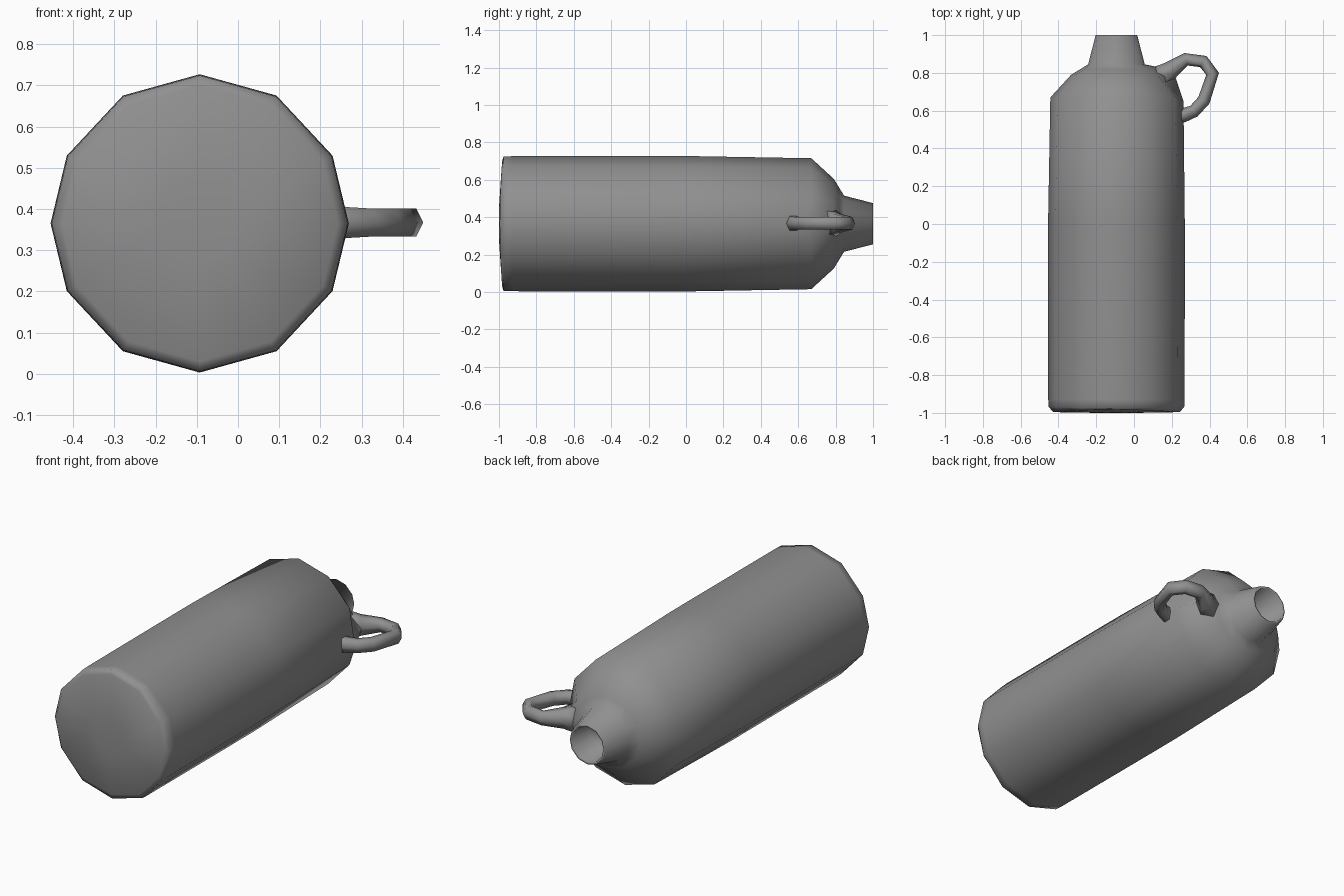
import bpy, bmesh, math
from mathutils import Vector

if "Cube" in bpy.data.objects:
    bpy.data.objects.remove(bpy.data.objects["Cube"])

CX, CZ = -0.093, 0.365  # bottle axis runs along y

grey = bpy.data.materials.new("dark_grey")
grey.diffuse_color = (0.28, 0.28, 0.28, 1)
grey.use_nodes = True
grey.node_tree.nodes["Principled BSDF"].inputs["Base Color"].default_value = grey.diffuse_color


def skin(bm, rings):
    """Bridge successive closed vertex rings and cap both ends."""
    n = len(rings[0])
    for a, b in zip(rings, rings[1:]):
        for i in range(n):
            j = (i + 1) % n
            bm.faces.new((a[i], a[j], b[j], b[i]))
    bm.faces.new(rings[0])
    bm.faces.new(rings[-1])


def finish(bm, name):
    bmesh.ops.recalc_face_normals(bm, faces=bm.faces)
    for f in bm.faces:
        f.smooth = True
    mesh = bpy.data.meshes.new(name)
    bm.to_mesh(mesh)
    bm.free()
    mesh.materials.append(grey)
    obj = bpy.data.objects.new(name, mesh)
    bpy.context.collection.objects.link(obj)
    return obj


# Bottle body: twelve-sided lathe of (radius, y, bottom bow)
profile = [(0.10, -1.0, 0.001), (0.335, -0.996, 0.013), (0.359, -0.968, -0.008),
           (0.361, -0.93, 0), (0.362, -0.3, 0), (0.362, 0.0, 0), (0.35, 0.67, 0),
           (0.24, 0.79, 0), (0.195, 0.8175, 0), (0.15, 0.845, 0), (0.11, 1.0, 0),
           (0.098, 1.0, 0), (0.085, 0.86, 0)]
# Shoulder bulge where the handle joins: ring index -> (radius, y)
bulge = {6: (0.355, 0.65), 7: (0.315, 0.77), 8: (0.215, 0.832)}
quarter = [0, 27, 59]  # slightly uneven spacing of the sides
angles = quarter + [90] + [180 - a for a in quarter[:0:-1]]
angles += [180 + a for a in angles if a < 180][:6]
angles = sorted({a for q in quarter for a in (q, 180 - q, 180 + q, (360 - q) % 360)} | {90, 270})
bm = bmesh.new()
rings = []
for k, (r, y, bow) in enumerate(profile):
    ring = []
    for deg in angles:
        a = math.radians(deg)
        rr, yy = bulge[k] if deg == 0 and k in bulge else (r, y)
        ring.append(bm.verts.new((CX + rr * math.cos(a), yy + bow * math.sin(a) ** 2,
                                  CZ + rr * math.sin(a))))
    rings.append(ring)
skin(bm, rings)
finish(bm, "bottle_body")

# Handle: hexagonal section swept round a loop, flaring into the shoulder
path = [(0.13, 0.765, 2.2), (0.19, 0.812, 1.45), (0.275, 0.872, 1), (0.367, 0.86, 1),
        (0.416, 0.795, 1), (0.37, 0.655, 1), (0.318, 0.598, 1), (0.265, 0.577, 1.1),
        (0.21, 0.565, 1.3)]
points = [Vector((x, y, CZ + 0.002)) for x, y, s in path]
bm = bmesh.new()
rings = []
for i, p in enumerate(points):
    before = (p - points[max(i - 1, 0)]).normalized()
    after = (points[min(i + 1, len(points) - 1)] - p).normalized()
    tangent = (before + after).normalized()
    side = Vector((-tangent.y, tangent.x, 0))
    size = path[i][2]
    ring = []
    for s in range(6):
        a = math.radians(60 * s)
        ring.append(bm.verts.new(p + side * 0.034 * size * math.cos(a)
                                 + Vector((0, 0, 0.039 * size * math.sin(a)))))
    rings.append(ring)
skin(bm, rings)
finish(bm, "handle")
